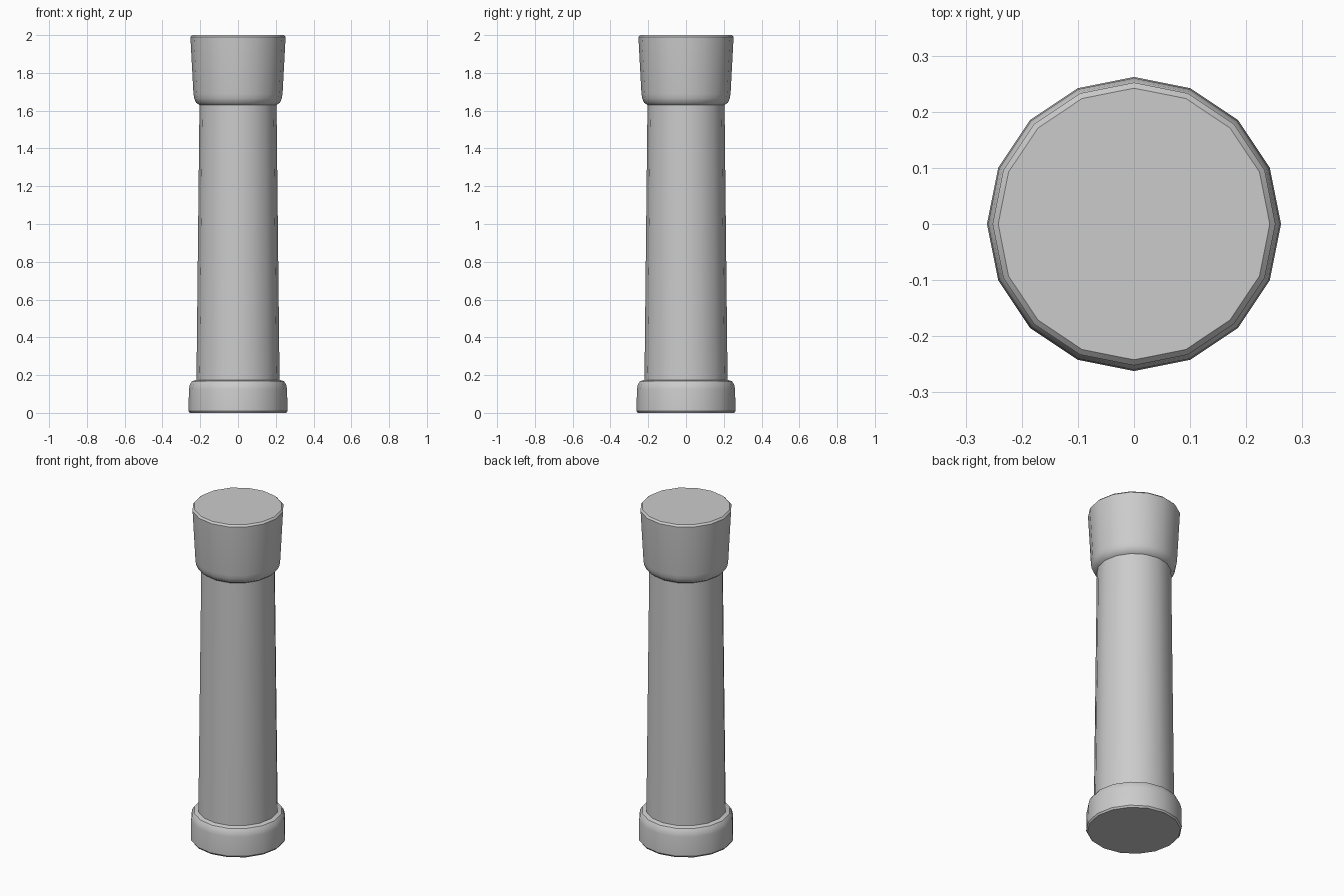
import bpy
import bmesh
from math import cos, sin, pi, radians

SIDES = 16

cube = bpy.data.objects.get("Cube")
if cube:
    bpy.data.objects.remove(cube, do_unlink=True)

# Plain stone grey for the whole column
stone = bpy.data.materials.new("stone_grey")
stone.use_nodes = True
stone.diffuse_color = (0.6, 0.6, 0.6, 1)
stone.node_tree.nodes["Principled BSDF"].inputs["Base Color"].default_value = stone.diffuse_color


def turned(name, profile, cap_bottom=False, cap_top=False):
    """Revolve a (radius, height) profile around z."""
    bm = bmesh.new()
    rings = [[bm.verts.new((r * cos(2 * pi * i / SIDES), r * sin(2 * pi * i / SIDES), z))
              for i in range(SIDES)] for r, z in profile]
    for low, high in zip(rings, rings[1:]):
        for i in range(SIDES):
            j = (i + 1) % SIDES
            bm.faces.new((low[i], low[j], high[j], high[i]))
    if cap_bottom:
        bm.faces.new(rings[0][::-1])
    if cap_top:
        bm.faces.new(rings[-1])
    mesh = bpy.data.meshes.new(name)
    bm.to_mesh(mesh)
    bm.free()
    mesh.materials.append(stone)
    obj = bpy.data.objects.new(name, mesh)
    bpy.context.collection.objects.link(obj)
    bpy.ops.object.select_all(action="DESELECT")
    obj.select_set(True)
    bpy.context.view_layer.objects.active = obj
    bpy.ops.object.shade_smooth_by_angle(angle=radians(35))
    return obj


# Base with a softened upper shoulder
turned("base", [(0.255, 0), (0.262, 0.01), (0.26, 0.125), (0.255, 0.15),
                (0.243, 0.168), (0.22, 0.175)], cap_bottom=True)

# Gently tapering shaft
turned("shaft", [(0.22, 0.175), (0.204, 1.63)])

# Flared capital with a thin bevelled rim
turned("capital", [(0.204, 1.63), (0.222, 1.642), (0.232, 1.665), (0.236, 1.69),
                   (0.252, 1.99), (0.242, 2.0)], cap_top=True)
